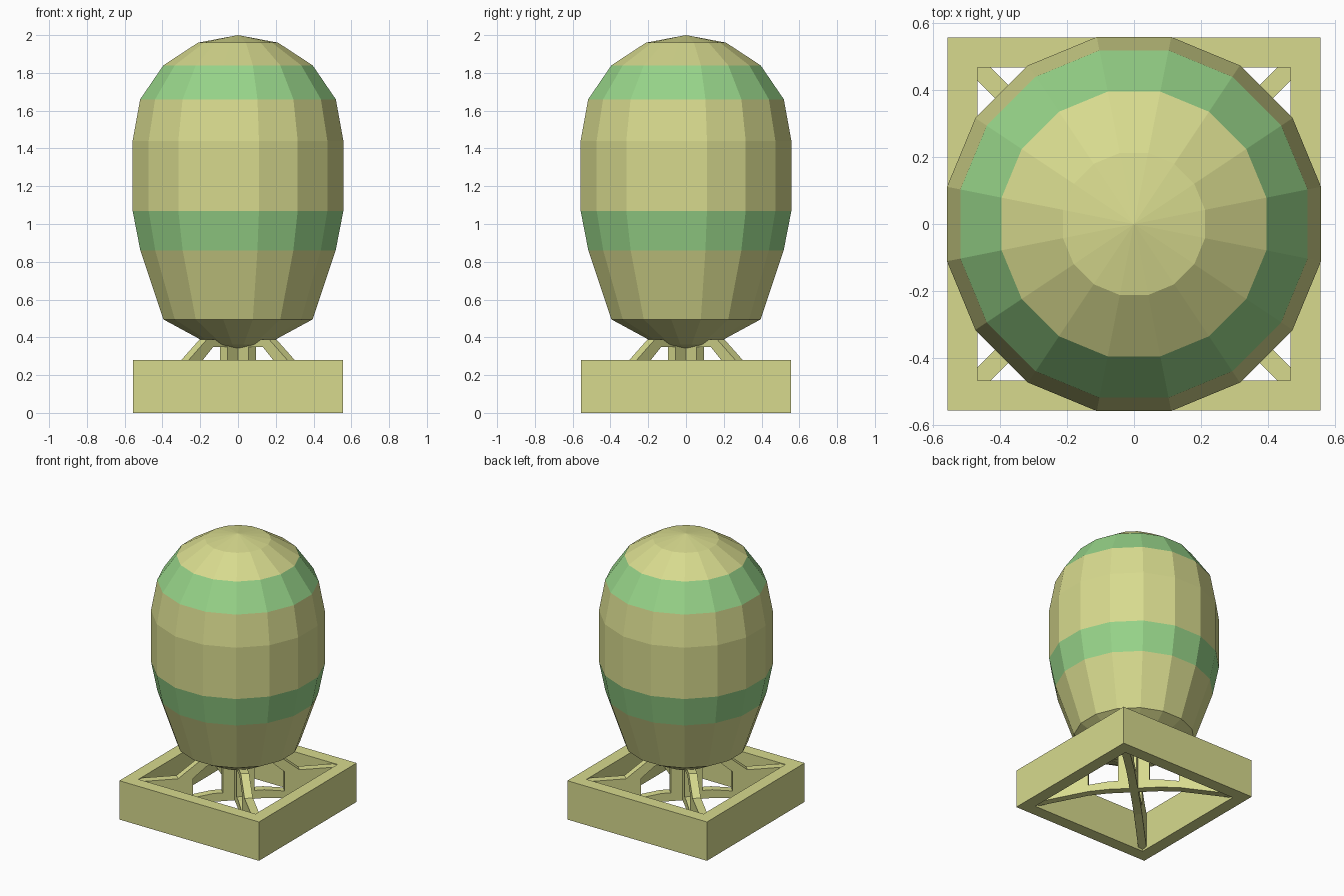
import bpy, bmesh, math
from mathutils import Vector

if "Cube" in bpy.data.objects:
    bpy.data.objects.remove(bpy.data.objects["Cube"])


def material(name, rgb):
    m = bpy.data.materials.new(name)
    m.diffuse_color = (*rgb, 1)
    m.use_nodes = True
    m.node_tree.nodes["Principled BSDF"].inputs["Base Color"].default_value = m.diffuse_color
    return m


KHAKI = material("khaki", (0.68, 0.70, 0.27))
GREEN = material("light green", (0.31, 0.66, 0.25))


def finish(bm, name, *mats):
    bmesh.ops.recalc_face_normals(bm, faces=bm.faces[:])
    mesh = bpy.data.meshes.new(name)
    bm.to_mesh(mesh)
    bm.free()
    ob = bpy.data.objects.new(name, mesh)
    for m in mats:
        mesh.materials.append(m)
    bpy.context.collection.objects.link(ob)
    return ob


# Egg-shaped body: 16-sided lathe, (half width across flats, height)
SIDES = 16
profile = [(0.15, 0.362), (0.395, 0.495), (0.517, 0.86), (0.558, 1.07),
           (0.558, 1.44), (0.518, 1.66), (0.395, 1.84), (0.212, 1.96)]
bm = bmesh.new()
rings = []
for w, z in profile:
    r = w / math.cos(math.pi / SIDES)
    rings.append([bm.verts.new((r * math.cos((i + 0.5) * math.tau / SIDES),
                                r * math.sin((i + 0.5) * math.tau / SIDES), z))
                  for i in range(SIDES)])
bottom, top = bm.verts.new((0, 0, 0.335)), bm.verts.new((0, 0, 2.0))
for i in range(SIDES):
    j = (i + 1) % SIDES
    bm.faces.new((rings[0][j], rings[0][i], bottom))
    bm.faces.new((rings[-1][i], rings[-1][j], top))
    for k, (a, b) in enumerate(zip(rings, rings[1:])):
        f = bm.faces.new((a[i], a[j], b[j], b[i]))
        f.material_index = 1 if k in (2, 5) else 0  # the two painted bands
finish(bm, "egg_body", KHAKI, GREEN)

# Square base frame, open in the middle
OUT, INN, HIGH = 0.557, 0.467, 0.28
bm = bmesh.new()
loops = [[bm.verts.new((sx * h, sy * h, z))
          for sx, sy in ((-1, -1), (1, -1), (1, 1), (-1, 1))]
         for h, z in ((OUT, 0), (OUT, HIGH), (INN, HIGH), (INN, 0))]
for k in range(4):
    a, b = loops[k], loops[(k + 1) % 4]
    for i in range(4):
        j = (i + 1) % 4
        bm.faces.new((a[i], a[j], b[j], b[i]))
finish(bm, "base_frame", KHAKI)

# Diagonal struts: flat plates from the corners, opening around a centre post.
# Each piece is an outline of (x = y offset, height)
pieces = [
    [(0.48, 0.01), (0.48, 0.275), (0.285, 0.275), (0.215, 0.268), (0.215, 0.08)],
    [(0.285, 0.275), (0.185, 0.388), (0.15, 0.35), (0.215, 0.268)],
    [(0.185, 0.388), (0, 0.388), (0, 0.35), (0.15, 0.35)],
    [(0.075, 0.12), (0.075, 0.37), (0, 0.37), (0, 0.12)],
    [(0.215, 0.08), (0.215, 0.13), (0.12, 0.15), (0, 0.15), (0, 0.09), (0.12, 0.09)],
]
HALF = 0.0275
bm = bmesh.new()
for q in range(4):
    ang = math.pi / 4 + q * math.pi / 2
    along = Vector((math.cos(ang), math.sin(ang), 0)) * math.sqrt(2)
    side = Vector((-math.sin(ang), math.cos(ang), 0)) * HALF
    for outline in pieces:
        pts = [along * c + Vector((0, 0, z)) for c, z in outline]
        a = [bm.verts.new(p + side) for p in pts]
        b = [bm.verts.new(p - side) for p in pts]
        bm.faces.new(a)
        bm.faces.new(b[::-1])
        for i in range(len(pts)):
            j = (i + 1) % len(pts)
            bm.faces.new((a[i], b[i], b[j], a[j]))
finish(bm, "support_struts", KHAKI)
